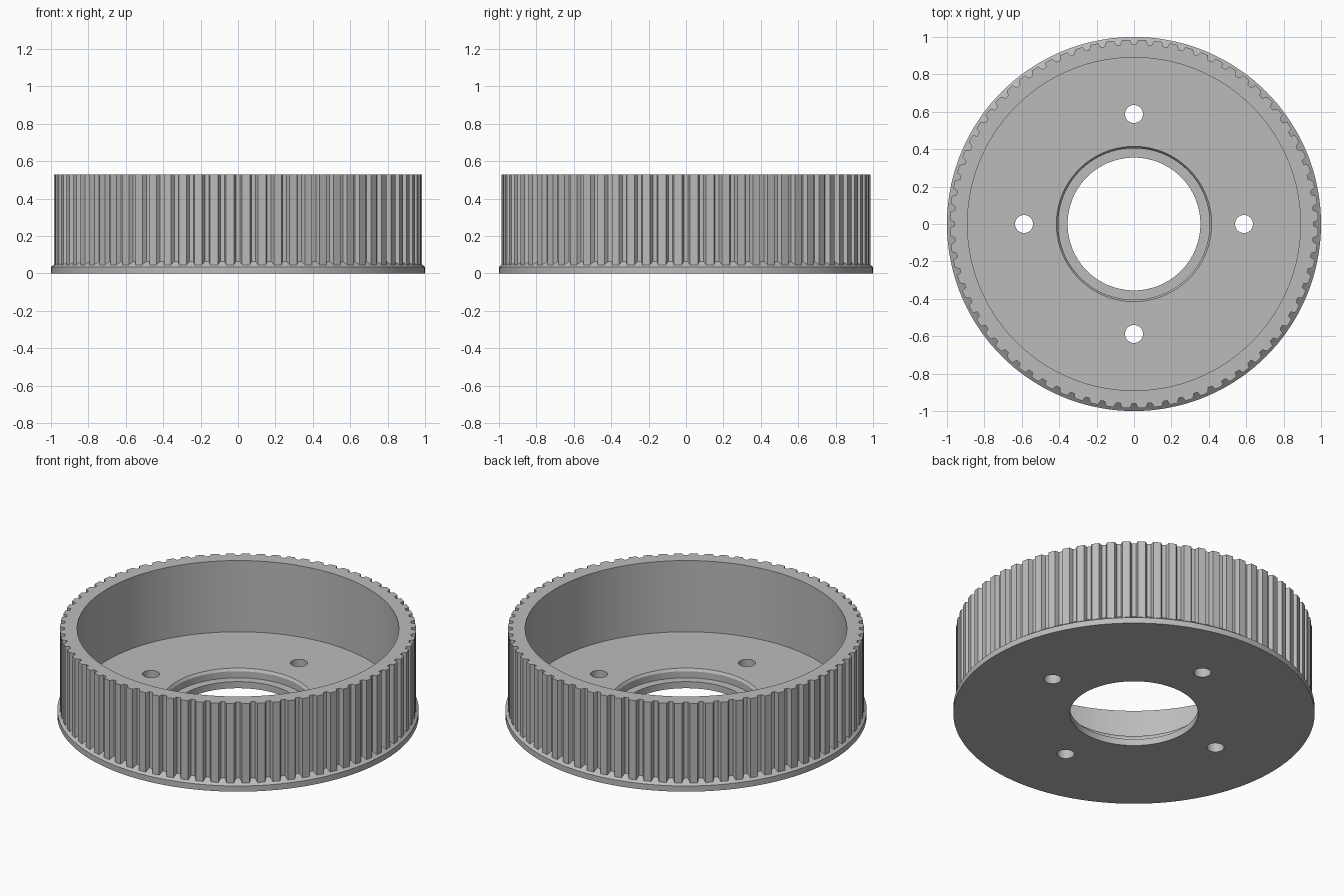
import bpy, bmesh
from math import cos, sin, pi, tau

cube = bpy.data.objects.get("Cube")
if cube:
    bpy.data.objects.remove(cube, do_unlink=True)

SEGMENTS = 144
TEETH = 72
HEIGHT = 0.53

grey = bpy.data.materials.new("plain_grey")
grey.use_nodes = True
colour = (0.5, 0.5, 0.5, 1)
grey.diffuse_color = colour
grey.node_tree.nodes["Principled BSDF"].inputs["Base Color"].default_value = colour


def make_object(name, bm):
    bmesh.ops.recalc_face_normals(bm, faces=bm.faces)
    mesh = bpy.data.meshes.new(name)
    bm.to_mesh(mesh)
    bm.free()
    obj = bpy.data.objects.new(name, mesh)
    bpy.context.collection.objects.link(obj)
    mesh.materials.append(grey)
    return obj


def bridge(bm, loops):
    """Join closed loops of equal length into a ring-shaped solid."""
    for a, b in zip(loops, loops[1:] + loops[:1]):
        n = len(a)
        for i in range(n):
            j = (i + 1) % n
            bm.faces.new((a[i], a[j], b[j], b[i]))


def circle(bm, points, z):
    return [bm.verts.new((r * cos(a), r * sin(a), z)) for r, a in points]


def smooth(obj):
    bpy.ops.object.select_all(action="DESELECT")
    obj.select_set(True)
    bpy.context.view_layer.objects.active = obj
    bpy.ops.object.shade_smooth_by_angle(angle=pi / 9)


# Base plate: conical flange edge, floor and stepped centre bore
profile = [(0.355, 0), (1, 0), (1, 0.035), (0.945, 0.077), (0.93, 0.095),
           (0.415, 0.095), (0.405, 0.08), (0.405, 0.04), (0.355, 0.04)]
bm = bmesh.new()
angles = [tau * i / SEGMENTS for i in range(SEGMENTS)]
bridge(bm, [circle(bm, [(r, a) for a in angles], z) for r, z in profile])
base = make_object("base_plate", bm)

# Four bolt holes cut through the floor
bm = bmesh.new()
for i in range(4):
    made = bmesh.ops.create_cone(bm, cap_ends=True, segments=32,
                                 radius1=0.048, radius2=0.048, depth=0.5)
    a = i * pi / 2
    bmesh.ops.translate(bm, verts=made["verts"],
                        vec=(0.588 * cos(a), 0.588 * sin(a), 0))
cutter = make_object("bolt_hole_cutter", bm)
cutter.hide_render = True
cut = base.modifiers.new("bolt_holes", "BOOLEAN")
cut.operation = "DIFFERENCE"
cut.solver = "EXACT"
cut.object = cutter
bpy.ops.object.select_all(action="DESELECT")
base.select_set(True)
bpy.context.view_layer.objects.active = base
bpy.ops.object.modifier_apply(modifier=cut.name)
bpy.data.objects.remove(cutter, do_unlink=True)
smooth(base)

# Toothed rim: trapezoid grooves around the outside, plain bore inside
TIP, ROOT, BORE = 0.985, 0.961, 0.89
outer = []
for i in range(TEETH):
    for step, radius in ((-0.255, TIP), (-0.13, ROOT), (0.13, ROOT), (0.255, TIP)):
        outer.append((radius, tau * (i + step) / TEETH))
inner = [(BORE, a) for _, a in outer]
bm = bmesh.new()
bridge(bm, [circle(bm, outer, 0.04), circle(bm, outer, HEIGHT),
            circle(bm, inner, HEIGHT), circle(bm, inner, 0.04)])
rim = make_object("toothed_rim", bm)
smooth(rim)
